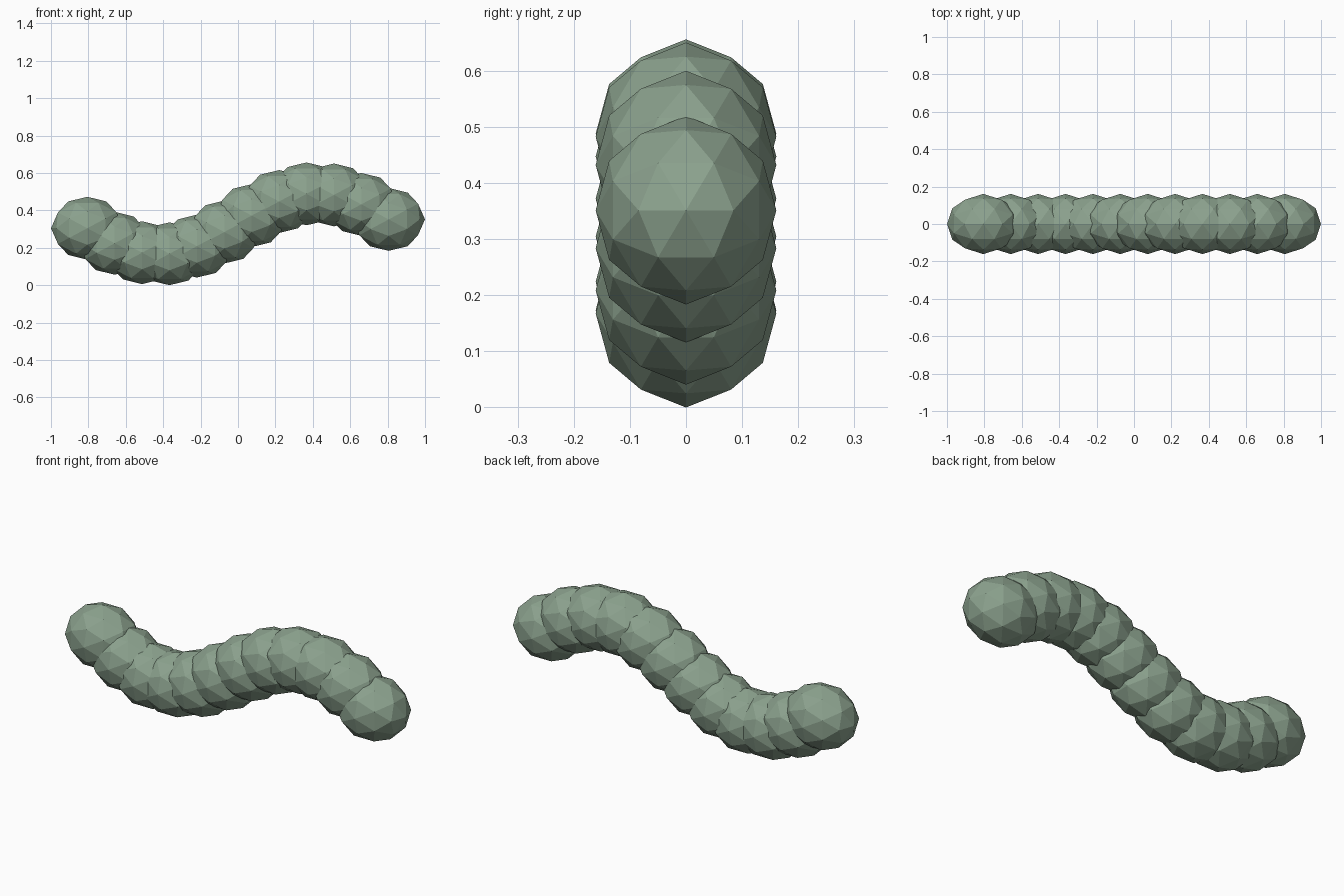
import bpy
import bmesh
from math import sin, atan2, sqrt
from mathutils import Matrix, Vector

cube = bpy.data.objects.get("Cube")
if cube:
    bpy.data.objects.remove(cube, do_unlink=True)

SEGMENTS = 12
SPACING = 0.1465
WAVE_HEIGHT = 0.1636
WAVE_STEP = 0.545
MID_HEIGHT = 0.328
RADII = Vector((0.194, 0.161, 0.168))

# Muted green skin
skin = bpy.data.materials.new("sage_green")
skin.use_nodes = True
colour = (0.26, 0.36, 0.27, 1.0)
skin.diffuse_color = colour
skin.node_tree.nodes["Principled BSDF"].inputs["Base Color"].default_value = colour
skin.node_tree.nodes["Principled BSDF"].inputs["Roughness"].default_value = 0.8

# Faceted ball, turned so an edge lies on top, then stretched along the body
mesh = bpy.data.meshes.new("body_segment")
bm = bmesh.new()
bmesh.ops.create_icosphere(bm, subdivisions=2, radius=1.0)
tilt = atan2(2, 1 + sqrt(5))
bm.transform(Matrix.Diagonal(RADII).to_4x4() @ Matrix.Rotation(-tilt, 4, 'Y'))
for face in bm.faces:
    face.smooth = False
bm.to_mesh(mesh)
bm.free()
mesh.materials.append(skin)

# Overlapping segments along a wave
for i in range(SEGMENTS):
    step = i - (SEGMENTS - 1) / 2
    if i == 0:
        name = "right_end_segment"
    elif i == SEGMENTS - 1:
        name = "left_end_segment"
    else:
        name = f"body_segment_{i}"
    segment = bpy.data.objects.new(name, mesh)
    segment.location = (step * SPACING, 0, MID_HEIGHT + WAVE_HEIGHT * sin(step * WAVE_STEP))
    bpy.context.scene.collection.objects.link(segment)
